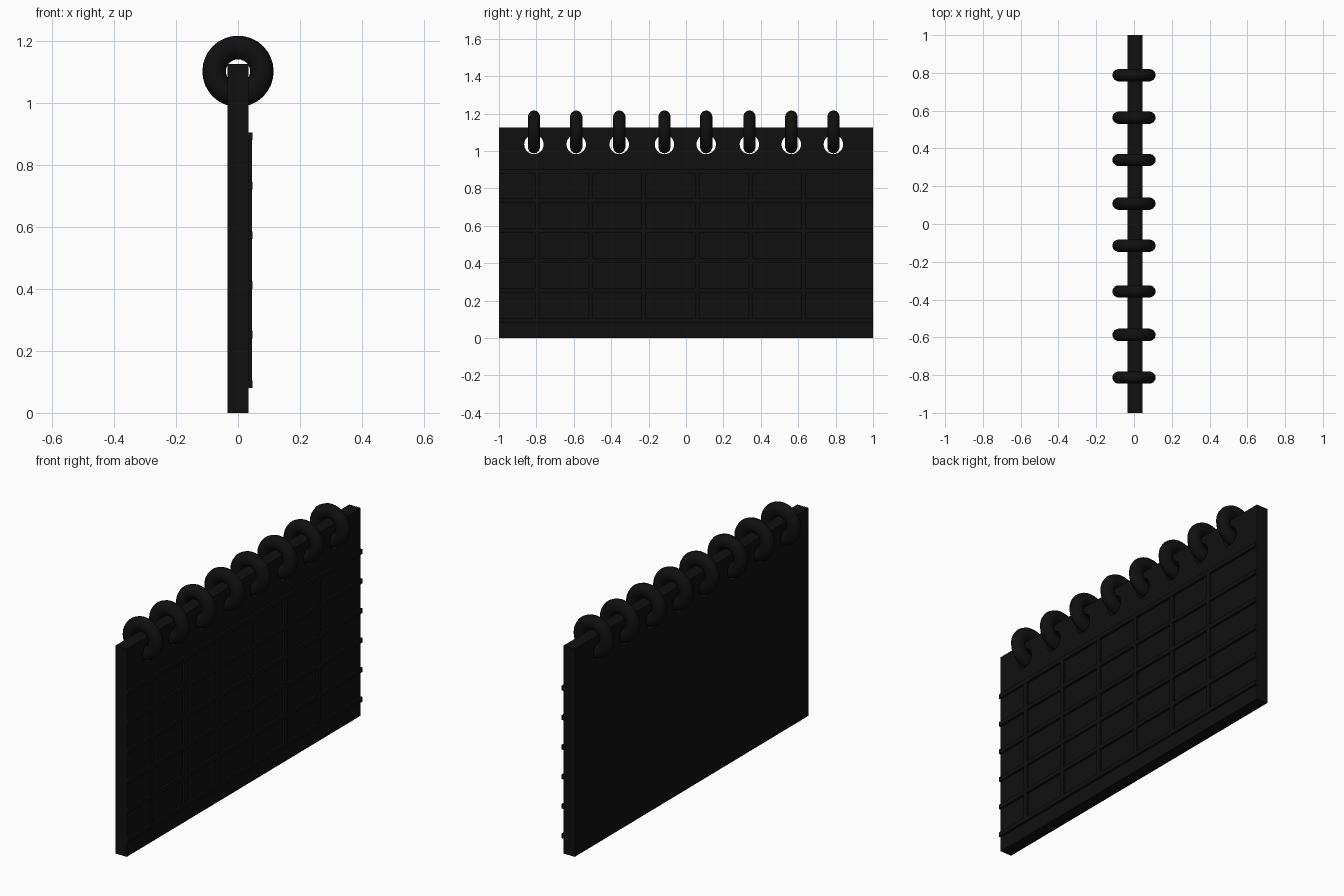
import bpy, math

if "Cube" in bpy.data.objects:
    bpy.data.objects.remove(bpy.data.objects["Cube"])

black = bpy.data.materials.new("black")
black.diffuse_color = (0.005, 0.005, 0.005, 1)
black.use_nodes = True
black.node_tree.nodes["Principled BSDF"].inputs["Base Color"].default_value = black.diffuse_color


def box(name, lo, hi):
    mid = [(a + b) / 2 for a, b in zip(lo, hi)]
    bpy.ops.mesh.primitive_cube_add(size=1, location=mid)
    ob = bpy.context.object
    ob.name = name
    ob.scale = [b - a for a, b in zip(lo, hi)]
    bpy.ops.object.transform_apply(location=False, rotation=False, scale=True)
    ob.data.materials.append(black)
    return ob


ring_ys = [-0.813, -0.587, -0.357, -0.115, 0.108, 0.339, 0.563, 0.788]

# Page block
page = box("page_block", (-0.034, -1, 0), (0.034, 1, 1.125))

# Punched holes
cutters = []
for y in ring_ys:
    bpy.ops.mesh.primitive_cylinder_add(vertices=32, radius=0.052, depth=0.3,
                                        location=(0, y, 1.035),
                                        rotation=(0, math.pi / 2, 0))
    cutters.append(bpy.context.object)
bpy.ops.object.select_all(action='DESELECT')
for c in cutters:
    c.select_set(True)
bpy.context.view_layer.objects.active = cutters[0]
bpy.ops.object.join()
cutter = bpy.context.object
cutter.name = "hole_cutter"
cutter.hide_render = True
mod = page.modifiers.new("holes", 'BOOLEAN')
mod.operation = 'DIFFERENCE'
mod.solver = 'EXACT'
mod.object = cutter
bpy.context.view_layer.objects.active = page
bpy.ops.object.modifier_apply(modifier=mod.name)
bpy.data.objects.remove(cutter)

# Binding rings
for y in ring_ys:
    bpy.ops.mesh.primitive_torus_add(major_segments=32, minor_segments=14,
                                     major_radius=0.077, minor_radius=0.038,
                                     location=(0, y, 1.102),
                                     rotation=(math.pi / 2, 0, 0))
    ring = bpy.context.object
    ring.name = "binding_ring"
    ring.scale.z = 0.88
    ring.data.materials.append(black)
    bpy.ops.object.shade_smooth_by_angle()

# Raised date grid on the +x face
w = 0.012
for i in range(6):
    z = 0.0925 + i * 0.16
    box("grid_row_line", (0.03, -1, z - w), (0.046, 1, z + w))
    y = -0.795 + i * 0.285
    box("grid_column_line", (0.03, y - w, 0.0805), (0.0455, y + w, 0.9045))
